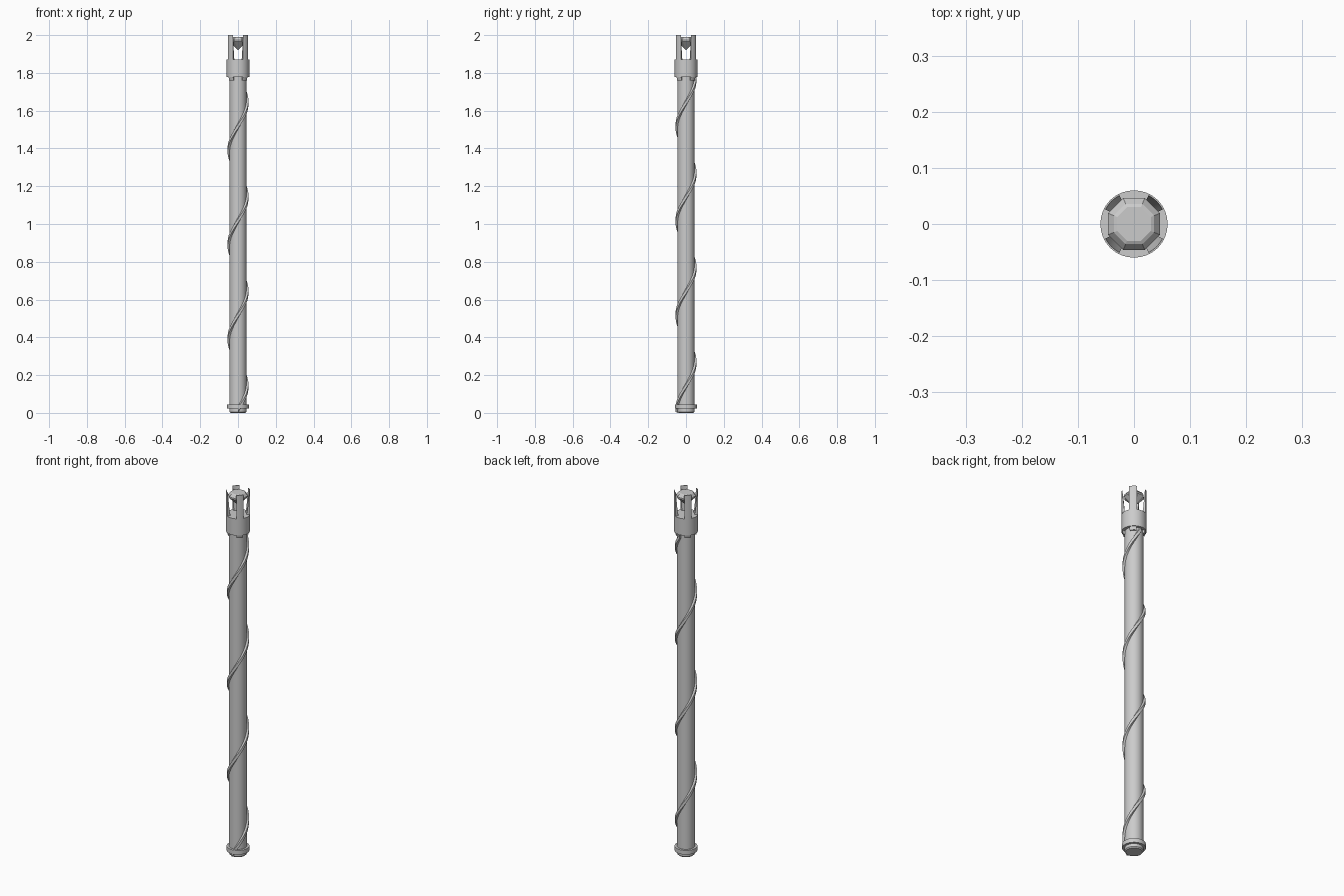
import bpy, bmesh
from math import pi, sin, cos, radians

if "Cube" in bpy.data.objects:
    bpy.data.objects.remove(bpy.data.objects["Cube"])


def finish(bm, name, smooth=False):
    bmesh.ops.recalc_face_normals(bm, faces=bm.faces)
    me = bpy.data.meshes.new(name)
    bm.to_mesh(me)
    bm.free()
    ob = bpy.data.objects.new(name, me)
    bpy.context.collection.objects.link(ob)
    if smooth:
        bpy.ops.object.select_all(action='DESELECT')
        ob.select_set(True)
        bpy.context.view_layer.objects.active = ob
        bpy.ops.object.shade_smooth_by_angle(angle=radians(30))
    return ob


def lathe(name, profile, sides, offset=0.0, smooth=False):
    """Revolve (radius, z) points; both ends are capped."""
    bm = bmesh.new()
    rings = [[bm.verts.new((r * cos(offset + 2 * pi * i / sides),
                            r * sin(offset + 2 * pi * i / sides), z))
              for i in range(sides)] for r, z in profile]
    for a, b in zip(rings, rings[1:]):
        for i in range(sides):
            j = (i + 1) % sides
            bm.faces.new((a[i], a[j], b[j], b[i]))
    bm.faces.new(rings[0])
    bm.faces.new(rings[-1])
    return finish(bm, name, smooth)


def sweep(name, section, angles, lift=lambda a: 0.0, smooth=False):
    """Carry a closed (radius, z) section around the axis, lifting it by angle."""
    bm = bmesh.new()
    loops = [[bm.verts.new((r * cos(a), r * sin(a), z + lift(a)))
              for r, z in section] for a in angles]
    n = len(section)
    for p, q in zip(loops, loops[1:]):
        for i in range(n):
            j = (i + 1) % n
            bm.faces.new((p[i], p[j], q[j], q[i]))
    bm.faces.new(loops[0])
    bm.faces.new(loops[-1])
    return finish(bm, name, smooth)


# Shaft with its foot ring
lathe("shaft", [(0.040, 0), (0.045, 0.006), (0.045, 1.79)], 32, smooth=True)
lathe("foot_ring", [(0.045, 0.022), (0.057, 0.022), (0.057, 0.045),
                    (0.045, 0.045)], 32, smooth=True)

# Ribbon wound around the shaft, one turn per half unit
pitch = 0.5
start, end = -pi / 2, -pi / 2 + 2 * pi * 1.75 / pitch
steps = 140
sweep("spiral_ribbon",
      [(0.043, 0.0), (0.055, 0.006), (0.055, 0.028), (0.043, 0.036)],
      [start + (end - start) * i / steps for i in range(steps + 1)],
      lambda a: pitch * (a - start) / (2 * pi), smooth=True)

# Collar at the head
lathe("collar", [(0.045, 1.778), (0.06, 1.778), (0.06, 1.87), (0.042, 1.87)],
      32, smooth=True)

# Tapered prongs above the collar, short teeth below it, on the diagonals
for k in range(4):
    mid = pi / 4 + k * pi / 2
    arc = [mid + radians(18) * t / 3 for t in range(-3, 4)]
    sweep(f"prong_{k + 1}", [(0.042, 1.865), (0.06, 1.865), (0.06, 2.0),
                             (0.057, 2.0), (0.048, 1.90)], arc, smooth=True)
    sweep(f"tooth_{k + 1}", [(0.043, 1.76), (0.052, 1.76), (0.058, 1.785),
                             (0.043, 1.785)], arc, smooth=True)

# Eight-sided cut gem held between the prongs
k = 1 / cos(pi / 8)
lathe("gem", [(0.001, 1.92), (0.046 * k, 1.967), (0.046 * k, 1.975),
              (0.036 * k, 1.988), (0.030 * k, 1.991)], 8, offset=pi / 8)
